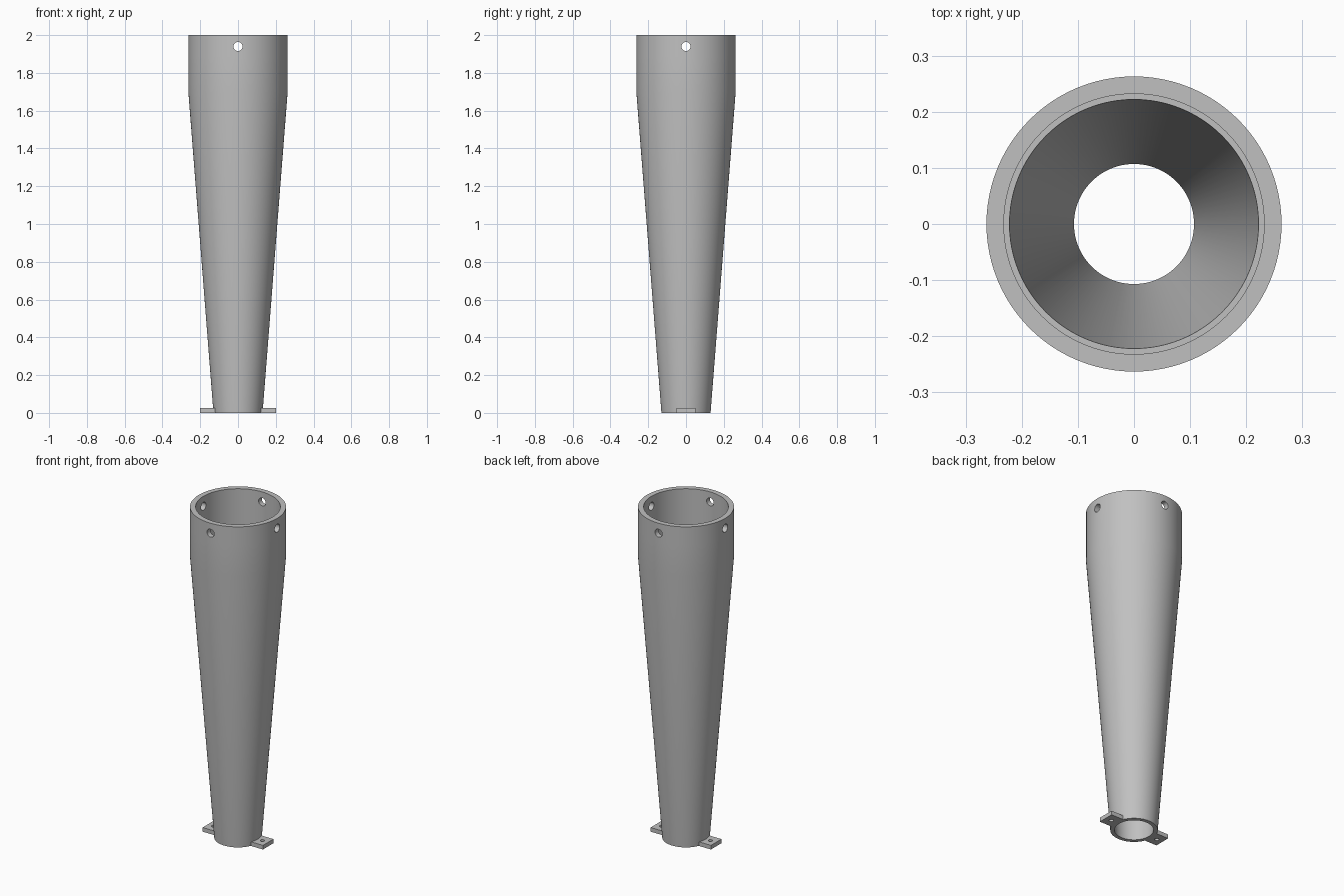
import bpy
import bmesh
from math import cos, sin, tau, pi

if "Cube" in bpy.data.objects:
    bpy.data.objects.remove(bpy.data.objects["Cube"])

SEGMENTS = 96
HOLE_Z = 1.94

# Single grey finish
grey = bpy.data.materials.new("plain grey")
grey.use_nodes = True
colour = (0.53, 0.53, 0.53, 1)
grey.diffuse_color = colour
grey.node_tree.nodes["Principled BSDF"].inputs["Base Color"].default_value = colour


def finish(name, bm):
    bmesh.ops.recalc_face_normals(bm, faces=bm.faces)
    mesh = bpy.data.meshes.new(name)
    bm.to_mesh(mesh)
    bm.free()
    mesh.materials.append(grey)
    obj = bpy.data.objects.new(name, mesh)
    bpy.context.collection.objects.link(obj)
    return obj


def lathe(name, profile):
    """Revolve a closed (radius, z) profile around the z axis."""
    bm = bmesh.new()
    rings = []
    for i in range(SEGMENTS):
        a = tau * i / SEGMENTS
        rings.append([bm.verts.new((r * cos(a), r * sin(a), z)) for r, z in profile])
    count = len(profile)
    for i in range(SEGMENTS):
        here, there = rings[i], rings[(i + 1) % SEGMENTS]
        for j in range(count):
            k = (j + 1) % count
            bm.faces.new((here[j], there[j], there[k], here[k]))
    return finish(name, bm)


def cylinder(name, radius, length, location, rotation=(0, 0, 0)):
    bm = bmesh.new()
    bmesh.ops.create_cone(bm, cap_ends=True, segments=32, radius1=radius,
                          radius2=radius, depth=length)
    obj = finish(name, bm)
    obj.location = location
    obj.rotation_euler = rotation
    return obj


def select_only(obj):
    bpy.ops.object.select_all(action="DESELECT")
    obj.select_set(True)
    bpy.context.view_layer.objects.active = obj


def cut(obj, cutter):
    cutter.hide_render = True
    mod = obj.modifiers.new("hole", "BOOLEAN")
    mod.operation = "DIFFERENCE"
    mod.solver = "EXACT"
    mod.object = cutter
    select_only(obj)
    bpy.ops.object.modifier_apply(modifier=mod.name)
    bpy.data.objects.remove(cutter)


def smooth(obj):
    select_only(obj)
    bpy.ops.object.shade_smooth_by_angle(angle=pi / 6)


# Hollow tapered tube with a straight socket and inner ledge at the top
tube = lathe("tapered_tube", [
    (0.13, 0), (0.263, 1.70), (0.263, 1.89), (0.263, 2),
    (0.232, 2), (0.232, 1.89), (0.232, 1.70), (0.222, 1.70), (0.107, 0),
])

# Cross holes near the rim, through front/back and left/right
for turn in ((pi / 2, 0, 0), (0, pi / 2, 0)):
    cut(tube, cylinder("rim_hole_cutter", 0.024, 0.8, (0, 0, HOLE_Z), turn))
smooth(tube)

# Mounting tabs at the foot, each with a screw hole
for side, label in ((1, "left"), (-1, "right")):
    bm = bmesh.new()
    bmesh.ops.create_cube(bm, size=1)
    bmesh.ops.scale(bm, vec=(0.088, 0.1, 0.025), verts=bm.verts)
    bmesh.ops.translate(bm, vec=(side * 0.158, 0, 0.0125), verts=bm.verts)
    tab = finish(label + "_mounting_tab", bm)
    cut(tab, cylinder("screw_hole_cutter", 0.012, 0.1, (side * 0.163, 0, 0.0125)))
    smooth(tab)
